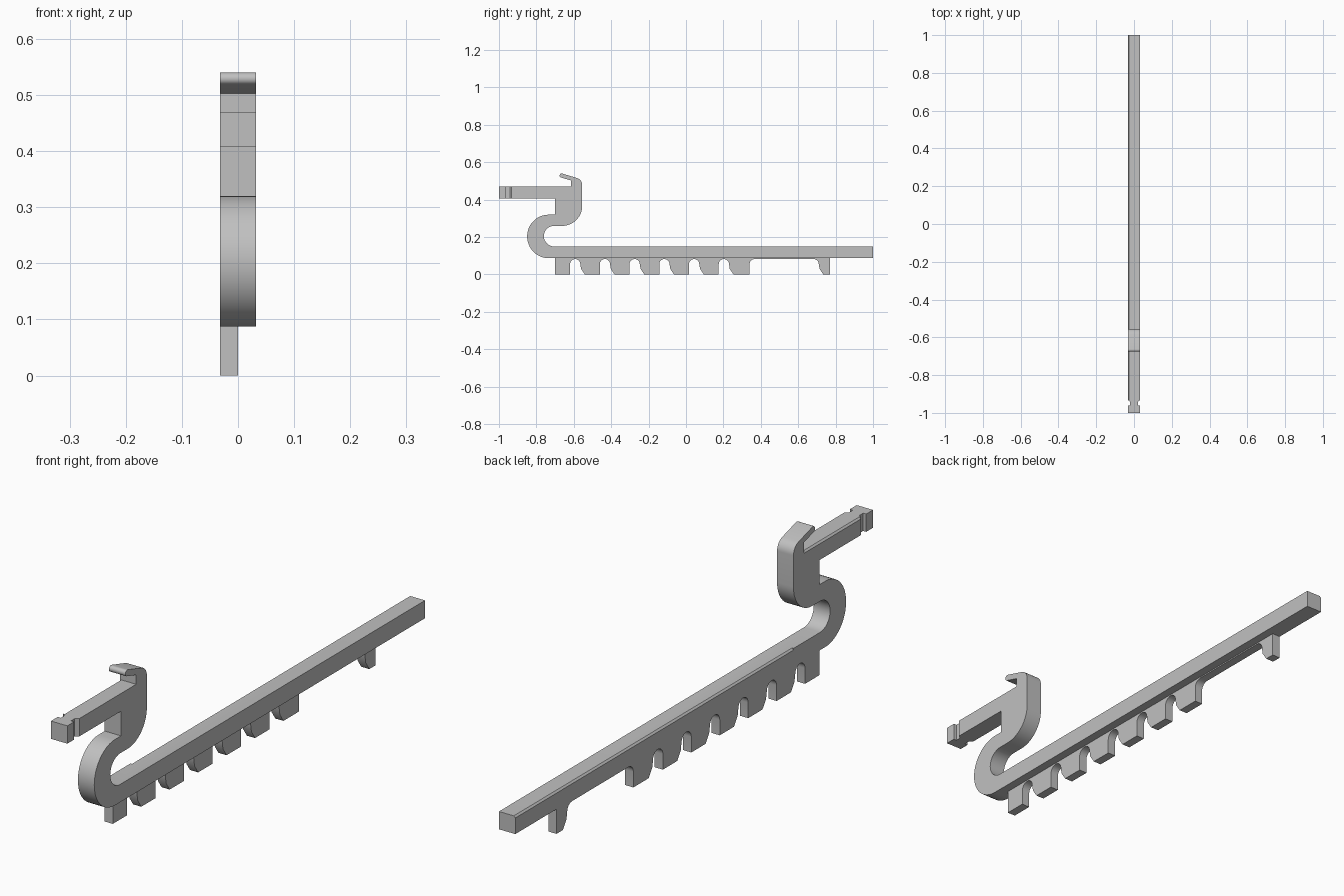
import bpy, bmesh
from math import sin, cos, radians

cube = bpy.data.objects.get("Cube")
if cube:
    bpy.data.objects.remove(cube, do_unlink=True)

grey = bpy.data.materials.new("light grey")
grey.use_nodes = True
colour = (0.53, 0.53, 0.53, 1)
grey.diffuse_color = colour
grey.node_tree.nodes["Principled BSDF"].inputs["Base Color"].default_value = colour

HALF = 0.032


def arc(cy, cz, r, start, end, steps=16):
    angles = [radians(start + (end - start) * i / steps) for i in range(steps + 1)]
    return [(cy + r * cos(a), cz + r * sin(a)) for a in angles]


def prism(name, points, lo, hi, place):
    """Extrude a flat outline from lo to hi; place maps (u, v, depth) to xyz."""
    bm = bmesh.new()
    rings = [[bm.verts.new(place(u, v, d)) for u, v in points] for d in (lo, hi)]
    for ring in rings:
        bm.faces.new(ring)
    n = len(points)
    for i in range(n):
        j = (i + 1) % n
        bm.faces.new((rings[0][i], rings[0][j], rings[1][j], rings[1][i]))
    bmesh.ops.recalc_face_normals(bm, faces=bm.faces)
    mesh = bpy.data.meshes.new(name)
    bm.to_mesh(mesh)
    bm.free()
    mesh.materials.append(grey)
    obj = bpy.data.objects.new(name, mesh)
    bpy.context.collection.objects.link(obj)
    return obj


def side(u, v, d):
    return (d, u, v)


def plan(u, v, d):
    return (u, v, d)


def front(u, v, d):
    return (u, d, v)


def select(obj):
    bpy.ops.object.select_all(action="DESELECT")
    obj.select_set(True)
    bpy.context.view_layer.objects.active = obj


def cut(target, cutter):
    cutter.hide_render = True
    mod = target.modifiers.new("cut", "BOOLEAN")
    mod.operation, mod.solver, mod.object = "DIFFERENCE", "EXACT", cutter
    select(target)
    bpy.ops.object.modifier_apply(modifier=mod.name)
    bpy.data.objects.remove(cutter, do_unlink=True)


# Long bar, S-bend, hooked head and forward arm as one side profile
outline = [(1, 0.087), (1, 0.15)]
outline += arc(-0.705, 0.205, 0.055, 270, 90)          # inside of the bend
outline += arc(-0.662, 0.367, 0.107, -90, 0)           # back of the neck
outline += arc(-0.595, 0.478, 0.04, 0, 75, 10)         # top of the hook
outline += arc(-0.665, 0.529, 0.011, 75, 255, 8)       # hook tip
outline += [(-0.615, 0.503), (-0.615, 0.47), (-1, 0.47), (-1, 0.407),
            (-0.70, 0.407), (-0.70, 0.32)]
outline += arc(-0.733, 0.2035, 0.1165, 90, 270, 24)    # outside of the bend
body = prism("hook_and_bar", outline, -HALF, HALF, side)

# Tapered notches on both sides of the arm tip
for s in (-1, 1):
    notch = [(s * 0.05, -0.962), (s * 0.02, -0.962), (s * 0.02, -0.942),
             (s * HALF, -0.932), (s * 0.05, -0.932)]
    cut(body, prism("notch_cutter", notch, 0.38, 0.5, plan))

# Narrow chamfer on one top edge of the bar and the arm
for top, y0, y1 in ((0.15, -0.555, 1.1), (0.47, -0.932, -0.615)):
    wedge = [(-HALF - 0.01, top - 0.016), (-HALF + 0.016, top + 0.01),
             (-HALF - 0.01, top + 0.01)]
    cut(body, prism("chamfer_cutter", wedge, y0, y1, front))

# Toothed strip under half the bar's width
GAP, PITCH, FIRST = 0.055, 0.159, -0.62
teeth = [(-0.70, 0.09), (-0.70, 0)]
for i in range(7):
    y = FIRST + i * PITCH
    width = GAP if i < 6 else 0.37
    r = GAP / 2
    teeth.append((y, 0))
    if i < 6:
        teeth += arc(y + r, 0.055, r, 180, 0, 12)
    else:
        y = 0.343 - 0.003
        teeth[-1] = (y, 0)
        teeth += arc(y + r, 0.055, r, 180, 90, 6)
        teeth += arc(y + width - r, 0.055, r, 90, 0, 6)
    teeth += [(y + width + 0.004, 0.03), (y + width + 0.024, 0)]
teeth += [(0.77, 0), (0.77, 0.09)]
strip = prism("toothed_strip", teeth, -HALF, 0, side)

for obj in (body, strip):
    select(obj)
    bpy.ops.object.shade_smooth_by_angle(angle=radians(30))
